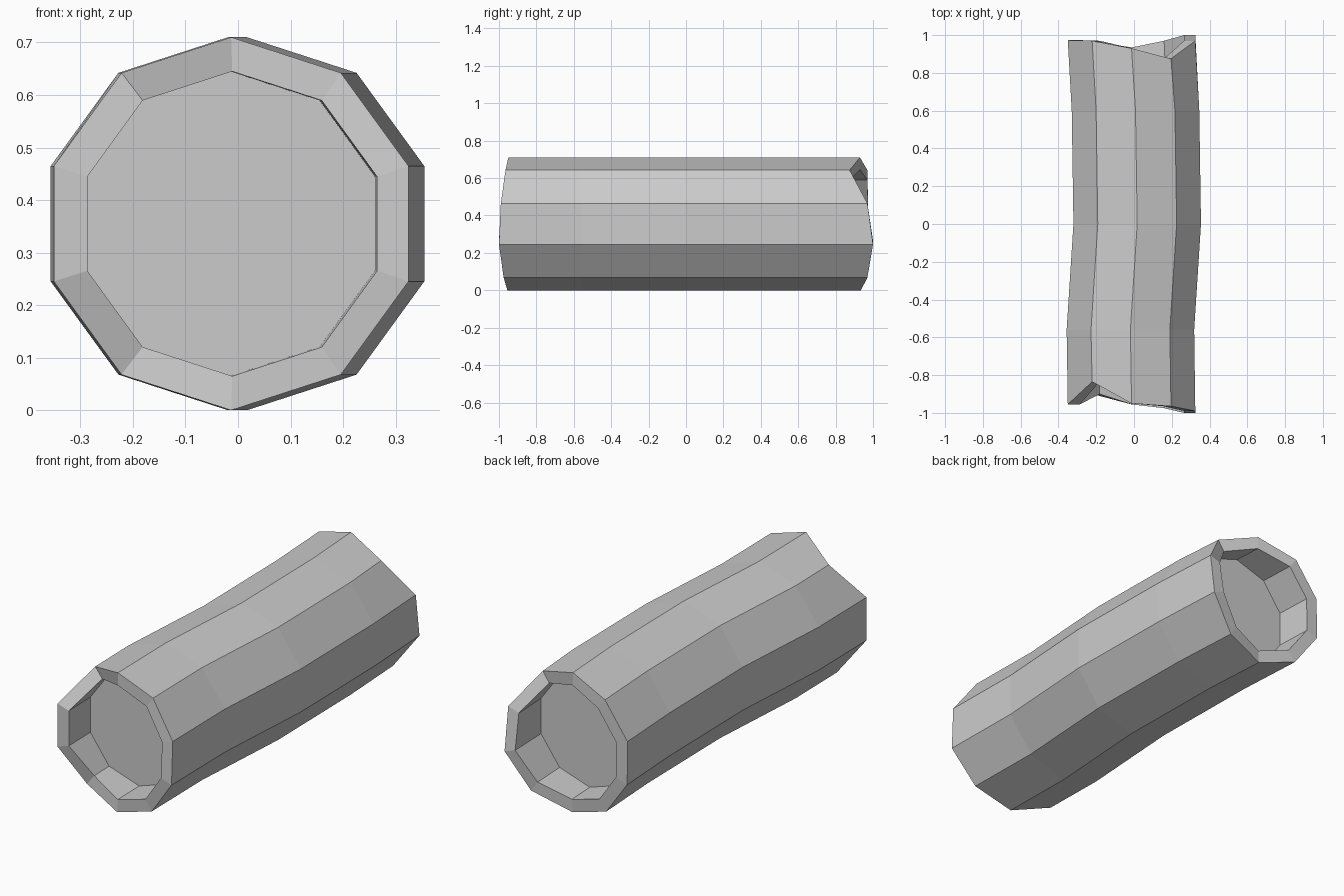
import bpy, bmesh
from math import sin, cos, pi

if "Cube" in bpy.data.objects:
    bpy.data.objects.remove(bpy.data.objects["Cube"], do_unlink=True)

SIDES = 10
OUTER, INNER = 0.355, 0.29

# Ragged end outlines, clockwise from the top corner
front_edge = [-0.95, -0.965, -0.99, -1.0, -0.975, -0.955, -0.9, -0.955, -0.955, -0.835]
back_edge = [0.93, 0.875, 0.97, 1.0, 0.97, 0.935, 0.96, 0.975, 0.973, 0.97]

# Rings from one recessed cap, over the outside, to the other: radius, bend in x, y
rings = [
    (INNER, -0.015, [-0.775] * SIDES),
    (INNER, -0.011, front_edge),
    (OUTER, -0.013, front_edge),
    (OUTER, -0.019, [-0.56] * SIDES),
    (OUTER, 0.017, [0.0] * SIDES),
    (OUTER, 0.008, [0.6] * SIDES),
    (OUTER, -0.013, back_edge),
    (INNER, -0.011, back_edge),
    (INNER, -0.003, [0.78] * SIDES),
]

bm = bmesh.new()
loops = []
for radius, bend, ys in rings:
    loop = []
    for k, y in enumerate(ys):
        a = 2 * pi * k / SIDES
        loop.append(bm.verts.new((bend + radius * sin(a), y, OUTER + radius * cos(a))))
    loops.append(loop)

# Walls and rims
for a, b in zip(loops, loops[1:]):
    for k in range(SIDES):
        n = (k + 1) % SIDES
        bm.faces.new((a[k], a[n], b[n], b[k]))

# Recessed caps
bm.faces.new(loops[0])
bm.faces.new(loops[-1])
bmesh.ops.recalc_face_normals(bm, faces=bm.faces)

mesh = bpy.data.meshes.new("hollow_log")
bm.to_mesh(mesh)
bm.free()
log = bpy.data.objects.new("hollow_log", mesh)
bpy.context.collection.objects.link(log)

# Plain grey
grey = bpy.data.materials.new("plain_grey")
grey.use_nodes = True
colour = (0.6, 0.6, 0.6, 1.0)
grey.diffuse_color = colour
grey.node_tree.nodes["Principled BSDF"].inputs["Base Color"].default_value = colour
mesh.materials.append(grey)
